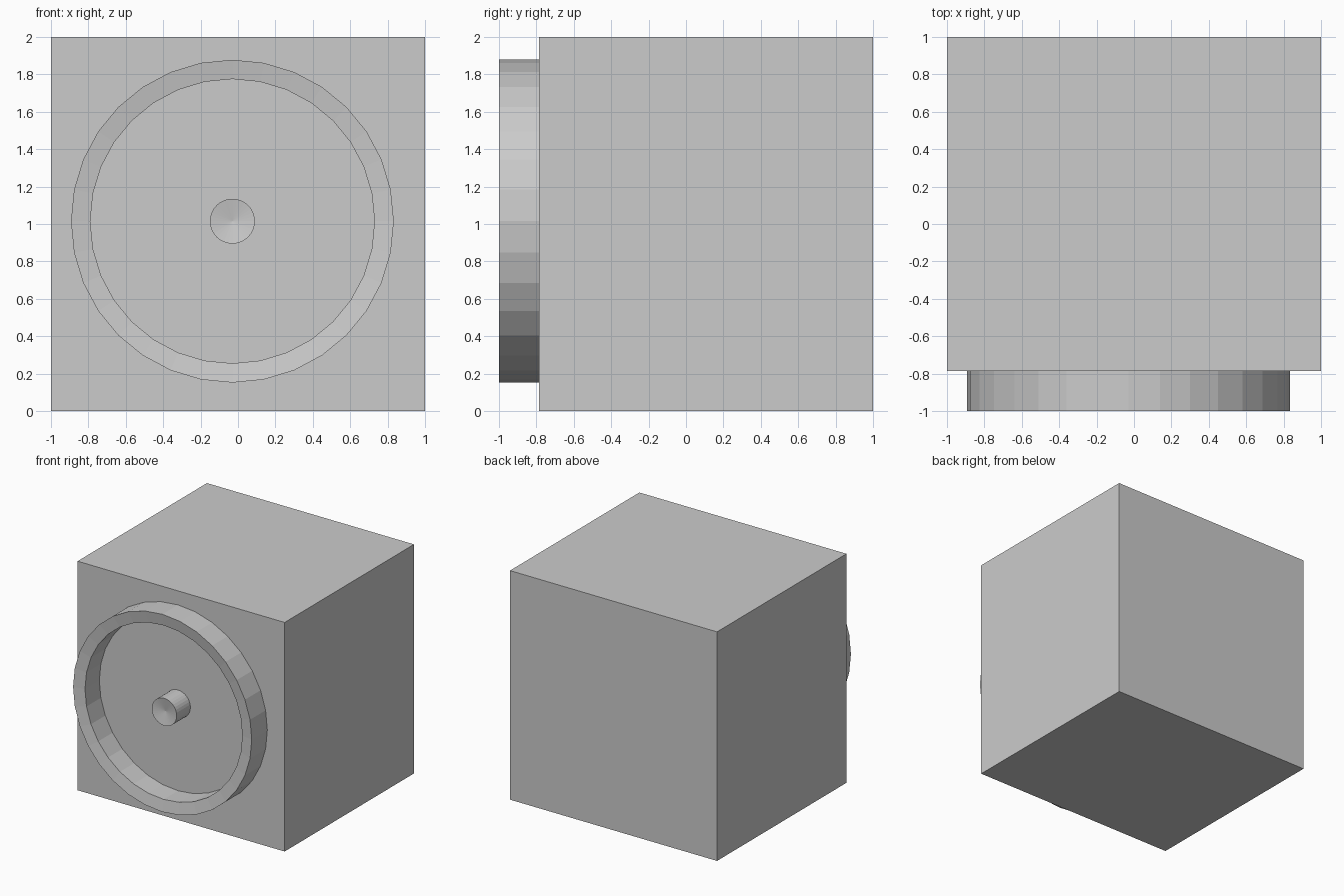
import bpy, bmesh
from math import sin, cos, tau

if "Cube" in bpy.data.objects:
    bpy.data.objects.remove(bpy.data.objects["Cube"])

CX, CZ, WALL, SIDES = -0.03, 1.015, -0.785, 32


def finish(bm, name):
    bmesh.ops.recalc_face_normals(bm, faces=bm.faces[:])
    mesh = bpy.data.meshes.new(name)
    bm.to_mesh(mesh)
    bm.free()
    obj = bpy.data.objects.new(name, mesh)
    bpy.context.collection.objects.link(obj)
    return obj


def lathe(name, profile, closed=False):
    """Revolve (radius, y) points around the dial axis, which runs along y."""
    bm = bmesh.new()
    loops = []
    for r, y in profile:
        count = SIDES if r > 0 else 1
        loops.append([bm.verts.new((CX + r * sin(tau * i / SIDES), y,
                                    CZ + r * cos(tau * i / SIDES)))
                      for i in range(count)])
    pairs = list(zip(loops, loops[1:]))
    if closed:
        pairs.append((loops[-1], loops[0]))
    for a, b in pairs:
        for i in range(SIDES):
            j = (i + 1) % SIDES
            quad = [a[i % len(a)], a[j % len(a)], b[j % len(b)], b[i % len(b)]]
            bm.faces.new(list(dict.fromkeys(quad)))
    return finish(bm, name)


# Main block
bm = bmesh.new()
bmesh.ops.create_cube(bm, size=1)
for v in bm.verts:
    v.co.x *= 2
    v.co.y = WALL if v.co.y < 0 else 1
    v.co.z = 0 if v.co.z < 0 else 2
finish(bm, "body")

# Raised rim, its front face sloping slightly inwards
lathe("front_rim", [(0.863, WALL), (0.863, -1.0), (0.76, -0.983), (0.76, WALL)],
      closed=True)

# Centre knob with a shallow conical dimple
lathe("centre_knob", [(0, WALL), (0.12, WALL), (0.12, -0.975), (0, -0.955)])
